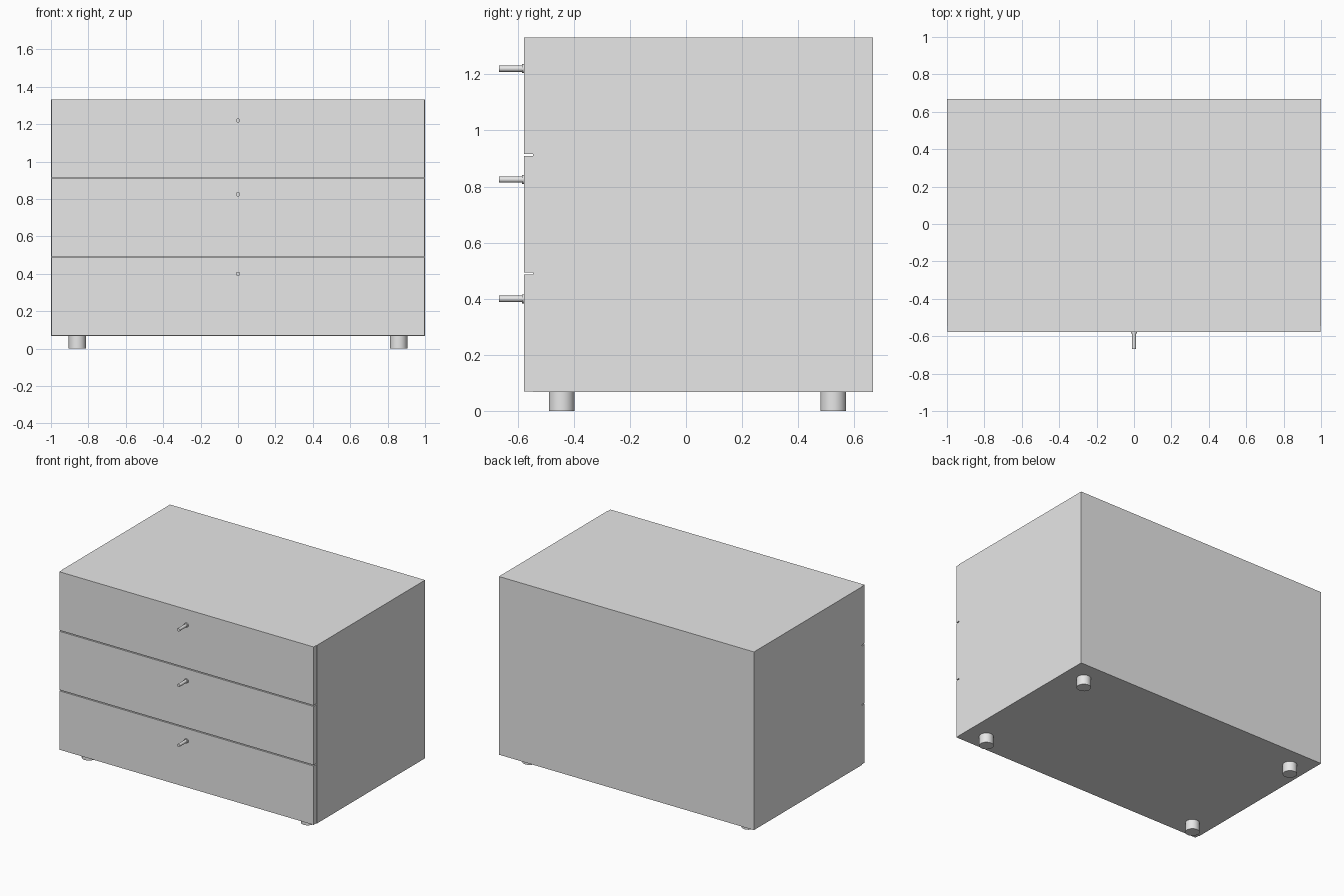
import bpy
from math import radians

if "Cube" in bpy.data.objects:
    bpy.data.objects.remove(bpy.data.objects["Cube"])

GREY = (0.8, 0.8, 0.8, 1)
mat = bpy.data.materials.new("plain grey")
mat.use_nodes = True
mat.diffuse_color = GREY
mat.node_tree.nodes["Principled BSDF"].inputs["Base Color"].default_value = GREY


def box(name, x, y, z):
    """Box from (min, max) ranges on each axis."""
    ranges = (x, y, z)
    bpy.ops.mesh.primitive_cube_add(size=1, location=[(a + b) / 2 for a, b in ranges])
    ob = bpy.context.object
    ob.name = name
    ob.scale = [b - a for a, b in ranges]
    bpy.ops.object.transform_apply(location=False, rotation=False, scale=True)
    ob.data.materials.append(mat)


def cylinder(name, radius, depth, location, tilt=0):
    bpy.ops.mesh.primitive_cylinder_add(vertices=32, radius=radius, depth=depth,
                                        location=location, rotation=(tilt, 0, 0))
    ob = bpy.context.object
    ob.name = name
    ob.data.materials.append(mat)
    bpy.ops.object.shade_smooth_by_angle(angle=radians(40))


FRONT, SEAM, BACK = -0.577, -0.545, 0.667
BOTTOM, TOP = 0.068, 1.331

# Cabinet body
box("cabinet_body", (-1, 1), (SEAM, BACK), (BOTTOM, TOP))

# Drawer fronts, slightly narrower than the body, with shadow gaps between
fronts = {"lower": (0.07, 0.487, 0.40),
          "middle": (0.494, 0.909, 0.825),
          "upper": (0.916, TOP, 1.22)}
for level, (low, high, knob_z) in fronts.items():
    box(level + "_drawer_front", (-0.997, 0.997), (FRONT, SEAM), (low, high))
    # Knob: thin collar against the drawer and a slim pin
    cylinder(level + "_knob_collar", 0.016, 0.008, (0, FRONT - 0.004, knob_z), radians(90))
    cylinder(level + "_knob_pin", 0.011, 0.09, (0, FRONT - 0.045, knob_z), radians(90))

# Round feet
for side, x in (("right", -0.859), ("left", 0.859)):
    for end, y in (("front", -0.443), ("back", 0.525)):
        cylinder(f"{end}_{side}_foot", 0.046, BOTTOM, (x, y, BOTTOM / 2))
